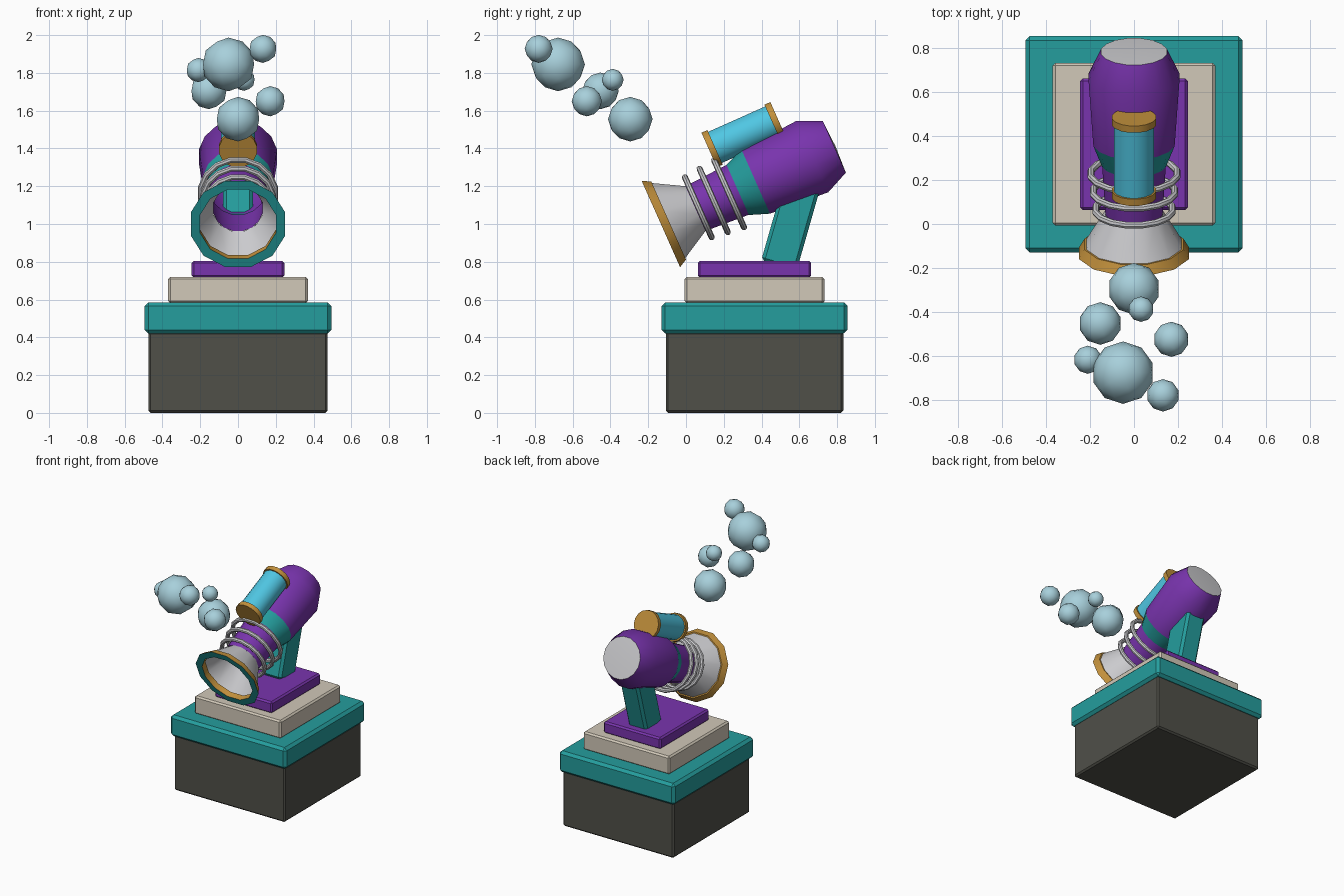
import bpy, bmesh, math
from mathutils import Matrix, Vector

if "Cube" in bpy.data.objects:
    bpy.data.objects.remove(bpy.data.objects["Cube"])


def material(name, rgb):
    m = bpy.data.materials.new(name)
    m.use_nodes = True
    m.diffuse_color = (*rgb, 1)
    m.node_tree.nodes["Principled BSDF"].inputs["Base Color"].default_value = (*rgb, 1)
    return m


TEAL = material("teal", (0.018, 0.34, 0.34))
PURPLE = material("purple", (0.19, 0.034, 0.42))
CREAM = material("cream", (0.64, 0.58, 0.48))
CHARCOAL = material("charcoal", (0.08, 0.08, 0.066))
CYAN = material("cyan", (0.08, 0.57, 0.77))
OCHRE = material("ochre", (0.54, 0.28, 0.045))
SILVER = material("silver", (0.6, 0.6, 0.62))
BUBBLE = material("pale_blue", (0.39, 0.63, 0.71))

# Barrel frame: local z runs from the mouth up to the back, local -y is up
BARREL = Matrix.Translation((0, -0.133, 1.0)) @ Matrix.Rotation(math.radians(-66), 4, "X")


def finish(name, bm, mats, matrix=Matrix(), smooth=True):
    bmesh.ops.recalc_face_normals(bm, faces=bm.faces[:])
    me = bpy.data.meshes.new(name)
    bm.to_mesh(me)
    bm.free()
    for m in mats:
        me.materials.append(m)
    ob = bpy.data.objects.new(name, me)
    bpy.context.collection.objects.link(ob)
    ob.matrix_world = matrix
    if smooth:
        bpy.ops.object.select_all(action="DESELECT")
        ob.select_set(True)
        bpy.context.view_layer.objects.active = ob
        bpy.ops.object.shade_smooth_by_angle(angle=math.radians(35))
    return ob


def block(name, size, matrix, mat, bevel):
    bm = bmesh.new()
    bmesh.ops.create_cube(bm, size=1)
    bmesh.ops.scale(bm, vec=size, verts=bm.verts)
    bmesh.ops.bevel(bm, geom=bm.edges[:], offset=bevel, segments=1, affect="EDGES")
    return finish(name, bm, [mat], matrix, smooth=False)


def lathe(name, profile, mats, sides, closed=False, up=0.0, pick=None):
    """Turn (distance, flat radius) points around the barrel axis; pick chooses the material per segment."""
    bm = bmesh.new()
    rings = []
    for t, r in profile:
        r /= math.cos(math.pi / sides)
        angles = [math.tau * (i + 0.5) / sides for i in range(sides)]
        rings.append([bm.verts.new((r * math.cos(a), r * math.sin(a) - up, t)) for a in angles])
    count = len(rings) if closed else len(rings) - 1
    for s in range(count):
        a, b = rings[s], rings[(s + 1) % len(rings)]
        for i in range(sides):
            j = (i + 1) % sides
            f = bm.faces.new((a[i], a[j], b[j], b[i]))
            f.material_index = pick[s] if pick else 0
    bmesh.ops.remove_doubles(bm, verts=bm.verts[:], dist=1e-5)
    return finish(name, bm, mats, BARREL)


def torus(name, t, major, minor, mat):
    points = [(t + minor * math.sin(a), major + minor * math.cos(a))
              for a in (math.tau * k / 8 for k in range(8))]
    return lathe(name, points, [mat], 16, closed=True)


# Stepped pedestal: name, half width x, half depth y, bottom, top, colour, bevel
for name, hx, hy, z0, z1, mat, bevel in (
    ("pedestal", 0.475, 0.47, 0, 0.43, CHARCOAL, 0.012),
    ("pedestal_top", 0.495, 0.493, 0.42, 0.585, TEAL, 0.02),
    ("middle_step", 0.37, 0.37, 0.58, 0.72, CREAM, 0.012),
    ("upper_step", 0.245, 0.3, 0.715, 0.805, PURPLE, 0.012),
):
    block(name, (2 * hx, 2 * hy, z1 - z0), Matrix.Translation((0, 0.363, (z0 + z1) / 2)), mat, bevel)

# Leaning support strut, its top buried in the barrel body
block("support_strut", (0.16, 0.195, 0.46),
      Matrix.Translation((0, 0.555, 1.0)) @ Matrix.Rotation(math.radians(-16), 4, "X"), TEAL, 0.018)

# Hollow barrel, from the mouth to the back
lathe("mouth_rim", [(0, 0.2), (0, 0.25), (0.045, 0.226), (0.045, 0.2)],
      [TEAL, OCHRE], 12, closed=True, pick=[0, 1, 1, 1])
lathe("mouth_bell", [(0.04, 0.22), (0.2, 0.13)], [SILVER], 12)
lathe("barrel_neck", [(0.2, 0.13), (0.45, 0.145)], [PURPLE], 16)
lathe("barrel_collar", [(0.445, 0.146), (0.55, 0.185)], [TEAL], 16)
lathe("barrel_body", [(0.55, 0.185), (0.878, 0.207), (1.005, 0.15), (1.012, 0)],
      [PURPLE, SILVER], 16, pick=[0, 0, 1])

# Coils around the neck
for n, (t, major) in enumerate(((0.217, 0.174), (0.306, 0.184), (0.395, 0.195))):
    torus(f"neck_coil_{n + 1}", t, major, 0.016, SILVER)

# Tank on top with two end caps
UP = 0.254
lathe("tank", [(0.41, 0), (0.41, 0.09), (0.775, 0.09), (0.775, 0)], [CYAN], 16, up=UP)
for name, t in (("tank_front_cap", 0.393), ("tank_back_cap", 0.758)):
    lathe(name, [(t, 0), (t, 0.1), (t + 0.034, 0.1), (t + 0.034, 0)], [OCHRE], 16, up=UP)

# Floating bubbles: x, y, z, radius
for n, (x, y, z, r) in enumerate((
    (0, -0.295, 1.555, 0.118), (0.17, -0.525, 1.65, 0.08), (-0.154, -0.453, 1.705, 0.097),
    (0.032, -0.388, 1.763, 0.058), (-0.05, -0.677, 1.845, 0.142),
    (-0.21, -0.618, 1.815, 0.064), (0.132, -0.78, 1.927, 0.074),
)):
    bm = bmesh.new()
    bmesh.ops.create_icosphere(bm, subdivisions=2, radius=r)
    finish(f"bubble_{n + 1}", bm, [BUBBLE], Matrix.Translation(Vector((x, y, z))))
